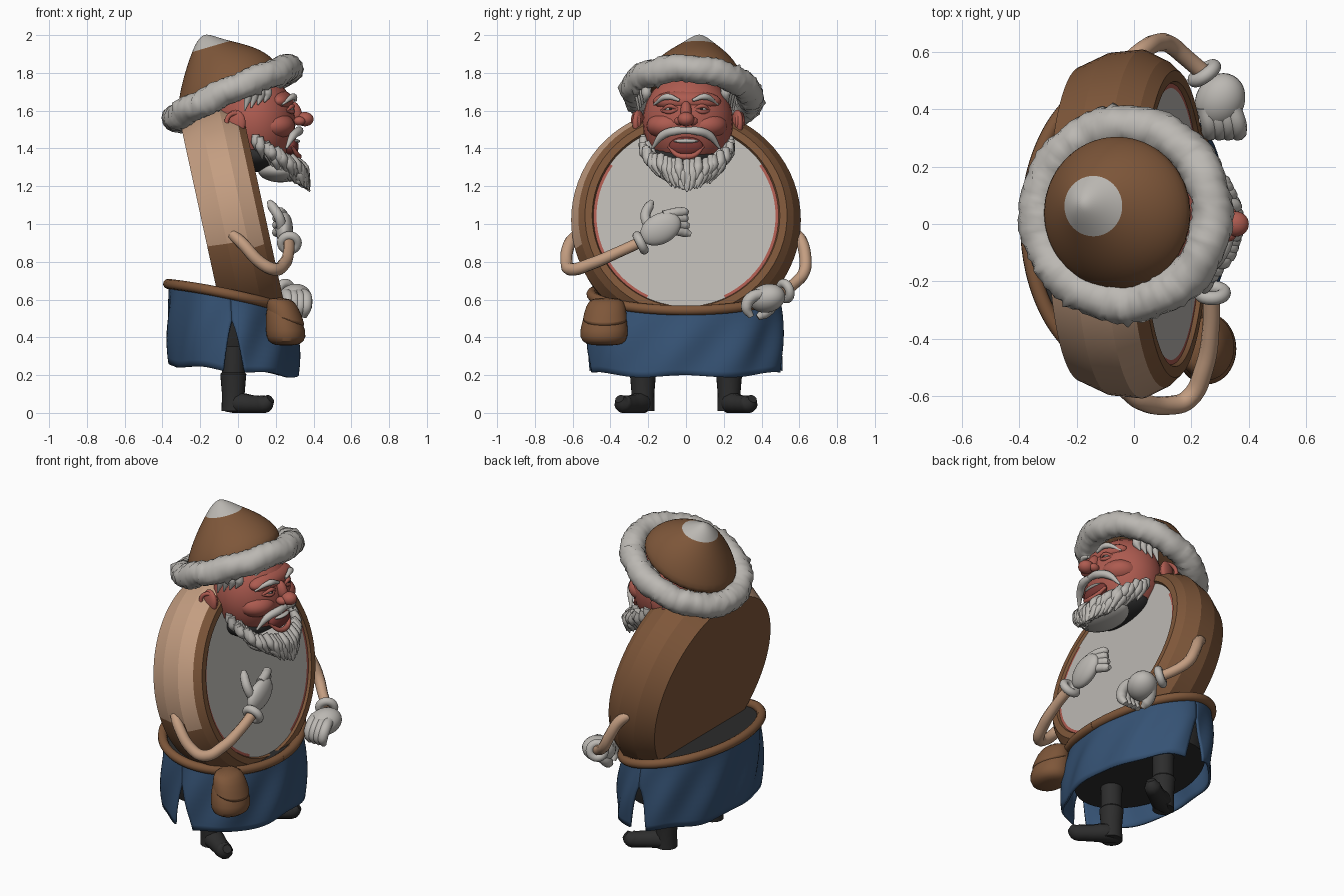
import bpy, math, random
from mathutils import Vector, Matrix

random.seed(4)
if "Cube" in bpy.data.objects:
    bpy.data.objects.remove(bpy.data.objects["Cube"], do_unlink=True)


def material(name, *rgb):
    m = bpy.data.materials.new(name)
    m.use_nodes = True
    m.diffuse_color = (*rgb, 1)
    m.node_tree.nodes["Principled BSDF"].inputs["Base Color"].default_value = (*rgb, 1)
    return m


WHITE = material("warm white", .5, .48, .45)
BROWN = material("leather brown", .21, .095, .042)
TAN = material("tan", .55, .34, .22)
RED = material("ruddy skin", .42, .105, .08)
BLUE = material("denim blue", .036, .085, .175)
BLACK = material("charcoal", .026, .026, .026)
MOUTH = material("dark red", .2, .04, .035)


def finish(ob, mats, angle=40):
    """Assign materials and smooth shading with sharp edges."""
    for m in mats:
        ob.data.materials.append(m)
    ob.data.shade_smooth()
    ob.data.set_sharp_from_angle(angle=math.radians(angle))
    return ob


def mesh_object(name, verts, faces, mats, angle=40):
    me = bpy.data.meshes.new(name)
    me.from_pydata(verts, [], faces)
    me.update()
    ob = bpy.data.objects.new(name, me)
    bpy.context.collection.objects.link(ob)
    return finish(ob, mats, angle)


def loft(name, rings, mats, n=48, angle=40, subsurf=0):
    """Skin rings of (centre, rx, ry, tilt) and cap both ends."""
    verts, faces = [], []
    for c, rx, ry, tilt in rings:
        for i in range(n):
            a = math.tau * i / n
            x = rx * math.cos(a)
            verts.append(Vector(c) + Vector((x * math.cos(tilt), ry * math.sin(a), x * math.sin(tilt))))
    for r in range(len(rings) - 1):
        for i in range(n):
            j = (i + 1) % n
            faces.append((r * n + i, r * n + j, r * n + n + j, r * n + n + i))
    faces.append(tuple(reversed(range(n))))
    faces.append(tuple(range(len(verts) - n, len(verts))))
    ob = mesh_object(name, verts, faces, mats, angle)
    if subsurf:
        ob.modifiers.new("smooth", 'SUBSURF').levels = subsurf
        ob.modifiers["smooth"].render_levels = subsurf
    return ob


def ball(name, c, r, mat, rot=(0, 0, 0), seg=28):
    bpy.ops.mesh.primitive_uv_sphere_add(segments=seg, ring_count=seg // 2, radius=1, location=c, rotation=rot)
    ob = bpy.context.object
    ob.name, ob.scale = name, r
    return finish(ob, [mat], 180)


def tube(name, pts, radii, mat):
    """Smooth round tube through points with varying radius."""
    cu = bpy.data.curves.new(name, 'CURVE')
    cu.dimensions, cu.bevel_depth, cu.bevel_resolution = '3D', 1, 3
    cu.resolution_u, cu.use_fill_caps = 6, True
    sp = cu.splines.new('BEZIER')
    sp.bezier_points.add(len(pts) - 1)
    for bp, p, r in zip(sp.bezier_points, pts, radii):
        bp.co, bp.radius = p, r
        bp.handle_left_type = bp.handle_right_type = 'AUTO'
    ob = bpy.data.objects.new(name, cu)
    bpy.context.collection.objects.link(ob)
    bpy.ops.object.select_all(action='DESELECT')
    ob.select_set(True)
    bpy.context.view_layer.objects.active = ob
    bpy.ops.object.convert(target='MESH')
    ob = bpy.context.object
    ob.data.materials.clear()
    return finish(ob, [mat], 60)


def torus(name, c, major, minor, mat, axis=(0, 0, 1), seg=40):
    rot = Vector(axis).to_track_quat('Z', 'Y').to_euler()
    bpy.ops.mesh.primitive_torus_add(major_segments=seg, minor_segments=14, location=c, rotation=rot,
                                     major_radius=major, minor_radius=minor)
    bpy.context.object.name = name
    return finish(bpy.context.object, [mat], 180)


# Drum body: barrel profile revolved, then leaned back
profile = [(-.167, .548), (-.06, .597), (.05, .608), (.13, .57), (.167, .535), (.167, .497), (.152, .49), (.152, .474)]
drum = loft("drum_body", [((0, 0, h), r, r, 0) for h, r in profile], [BROWN, TAN, RED, WHITE], 72, 12)
drum.data.transform(Matrix.Translation((-.02, 0, 1.01)) @ Matrix.Rotation(math.radians(77.7), 4, 'Y'))
for f in drum.data.polygons:
    band, c = f.index // 72, f.center
    if band < 3 and c.y < -.05 and c.z > .9:
        f.material_index = 1
    elif band == 6:
        f.material_index = 2 if abs(c.y) > .2 and c.z < 1.3 else 3
    elif f.index == len(drum.data.polygons) - 1:
        f.material_index = 3


# Waist: sagging belt, dark filling and split skirt
def waist(a, grow=0.0):
    x, y = math.cos(a), math.sin(a)
    return Vector((-.04 + (.33 + grow) * x, (.5 + grow) * y, .628 - .07 * x - .015 * x * x))


belt_path = [waist(math.tau * i / 64) for i in range(65)]
tube("belt", belt_path, [.027] * 65, BROWN)
loft("trousers", [((-.04, 0, .35), .3, .45, 0), ((-.04, 0, .42), .31, .47, 0),
                  ((-.04, 0, .62), .325, .49, -.2)], [BLACK])


def skirt_panel(name, mid, half, flare):
    cols, rows, verts, faces = 64, 12, [], []
    for r in range(rows + 1):
        t = r / rows
        edge = half - .17 * max(0, (t - .35) / .65) ** .7
        for i in range(cols + 1):
            s = 2 * i / cols - 1
            a = mid + s * edge
            fold = .012 * math.sin(9 * a + 4 * t) * math.sin(2.6 * t)
            p = waist(a, fold + flare * math.sin(2.2 * t) - .005)
            p.x += .02 * t
            low = .222 - .03 * math.cos(a) + .008 * math.cos(6 * a)
            p.z = p.z * (1 - t) + low * t
            verts.append(p)
    w = cols + 1
    for r in range(rows):
        for i in range(cols):
            k = r * w + i
            faces.append((k, k + w, k + w + 1, k + 1))
    ob = mesh_object(name, verts, faces, [BLUE], 60)
    ob.modifiers.new("cloth", 'SOLIDIFY').thickness = .012


skirt_panel("skirt_front", 0, math.pi / 2, .022)
skirt_panel("skirt_back", math.pi, math.pi / 2, .022)

# Legs and curled boots
for side, s in (("left", 1), ("right", -1)):
    loft(side + "_leg", [((-.025, s * .228, z), r, r, 0) for z, r in
                         ((.01, .062), (.1, .06), (.205, .069), (.215, .06), (.4, .062))], [BLACK], 24)
    boot = tube(side + "_boot", [(-.065, s * .215, .045), (0, s * .24, .05), (.08, s * .29, .045),
                                 (.145, s * .335, .05), (.172, s * .352, .075)],
                [.04, .06, .05, .048, .026], BLACK)
    for v in boot.data.vertices:
        v.co.z = max(v.co.z, 0)

# Belt pouch with flap
loft("pouch", [((.255, -.43, .355), .05, .07, 0), ((.255, -.435, .375), .1, .122, 0), ((.255, -.435, .43), .11, .132, 0),
               ((.235, -.428, .52), .09, .112, 0), ((.225, -.42, .595), .068, .088, 0)], [BROWN], 20, 60, 1)
loft("pouch_flap", [((.264, -.43, .48), .09, .11, -.25), ((.255, -.43, .488), .105, .122, -.25),
                    ((.237, -.425, .57), .088, .106, -.15), ((.222, -.42, .612), .06, .08, 0)], [BROWN], 20, 60, 1)

# Arms and gloves
tube("right_arm", [(-.03, -.58, .945), (.02, -.615, .9), (.12, -.632, .795), (.19, -.61, .76), (.245, -.5, .79),
                   (.268, -.36, .85), (.27, -.25, .9)], [.028, .032, .033, .034, .033, .03, .03], TAN)
tube("left_arm", [(-.03, .56, .965), (.03, .605, .92), (.085, .632, .82), (.125, .625, .745), (.18, .58, .69),
                  (.25, .52, .645)], [.028, .032, .032, .032, .03, .03], TAN)


def glove(side, wrist, axis, palm, size, rot, fingers, rad):
    torus(side + "_cuff", wrist, .042, .024, WHITE, axis, 24)
    ball(side + "_palm", palm, size, WHITE, rot)
    for i, pts in enumerate(fingers):
        name = "thumb" if i == 4 else "finger_%d" % (i + 1)
        tube(side + "_" + name, pts, [rad, rad, rad * .95, rad * .5], WHITE)


glove("right", (.272, -.24, .9), (0, .8, .4), (.245, -.135, .975), (.046, .115, .08), (.5, 0, 0),
      [[(.24, -.12, .97 + .025 * k), (.225, -.05, .965 + .032 * k), (.205, -.005, .955 + .038 * k),
        (.2, .025 - .008 * k, .945 + .044 * k)] for k in range(4)]
      + [[(.235, -.19, .97), (.215, -.215, 1.04), (.18, -.195, 1.095), (.165, -.18, 1.12)]], .027)
glove("left", (.245, .525, .645), (.5, -.7, -.2), (.3, .43, .607), (.085, .1, .075), (.25, 0, -.5),
      [[(.25 + .03 * k, .41, .63), (.265 + .032 * k, .345, .61), (.265 + .032 * k, .32, .56),
        (.26 + .03 * k, .345, .51)] for k in range(4)]
      + [[(.27, .47, .59), (.25, .44, .55), (.25, .41, .525), (.255, .38, .505)]], .032)

# Head, nose, ears and face
ball("head", (.09, .01, 1.54), (.215, .24, .26), RED)
ball("neck_shadow", (.1, 0, 1.365), (.15, .2, .09), BLACK)
ball("brow_ridge", (.215, .005, 1.65), (.08, .18, .06), RED)
ball("nose", (.354, 0, 1.555), (.046, .044, .038), RED)
ball("nose_bridge", (.3, 0, 1.595), (.035, .03, .06), RED, (0, -.4, 0))
ball("mouth", (.285, 0, 1.41), (.036, .092, .052), MOUTH)
ball("upper_teeth", (.302, 0, 1.438), (.026, .065, .012), WHITE)
tube("lower_lip", [(.285, -.092, 1.41), (.315, -.045, 1.365), (.322, 0, 1.357), (.315, .045, 1.365),
                   (.285, .092, 1.41)], [.008, .014, .016, .014, .008], RED)
for side, s in (("left", 1), ("right", -1)):
    ball(side + "_cheek", (.19, .005 + s * .1, 1.52), (.11, .115, .075), RED, (0, 0, s * .3))
    ball(side + "_nostril", (.325, s * .036, 1.545), (.032, .026, .024), RED)
    ball(side + "_eye", (.283, s * .085, 1.608), (.012, .025, .009), WHITE, seg=16)
    ball(side + "_pupil", (.293, s * .083, 1.608), (.005, .009, .007), BLACK, seg=12)
    for lid, dz in (("upper", .016), ("lower", -.014)):
        tube(side + "_" + lid + "_lid", [(.285, s * .045, 1.608), (.289, s * .085, 1.608 + dz), (.258, s * .13, 1.6)],
             [.009, .012, .007], RED)
    tube(side + "_eyebrow", [(.305, s * .035, 1.655), (.292, s * .1, 1.674), (.235, s * .17, 1.632)],
         [.008, .018, .005], WHITE)
    ball(side + "_ear", (-.015, .01 + s * .262, 1.535), (.058, .026, .07), RED, (0, 0, s * .35))
    torus(side + "_ear_rim", (-.018, .01 + s * .275, 1.54), .045, .012, RED, (.35, s, 0), 24)
    ball(side + "_earlobe", (.012, .01 + s * .262, 1.485), (.025, .02, .025), RED)
    # Swept locks of hair above and before each ear
    for k in range(4):
        tube(side + "_hair_lock", [(.02 + .04 * k, s * (.235 - .008 * k), 1.74), (.05 + .035 * k, s * (.246 - .012 * k), 1.69),
                                   (.035 + .035 * k, s * (.252 - .01 * k), 1.6 + .015 * k)], [.026, .027, .004], WHITE)
    tube(side + "_moustache", [(.325, 0, 1.495), (.322, s * .06, 1.492), (.292, s * .125, 1.468),
                               (.255, s * .18, 1.4)], [.018, .024, .022, .006], WHITE)

# Beard: soft core with shaggy overlapping tufts along the jaw
ball("beard_core", (.225, 0, 1.285), (.12, .175, .065), WHITE)
for row in range(4):
    count = 27 - 4 * row
    for i in range(count):
        s = 2 * i / (count - 1) - 1 + random.uniform(-.03, .03)
        a = s * math.radians(102 - 9 * row)
        shrink = 1 - .08 * row
        top = Vector((.135 + .175 * math.cos(a), .005 + .232 * shrink * math.sin(a),
                      1.338 + .14 * s ** 2 - .034 * row + random.uniform(-.01, .01)))
        length = random.uniform(.1, .14)
        tip = top + Vector((.05 * math.cos(a) + .02, -.04 * math.sin(a) * (1 + .4 * row), .02 * abs(s) - length))
        tip.z = max(tip.z, 1.17 + .08 * abs(s))
        mid = top.lerp(tip, .45) + Vector((.014 * math.cos(a), .014 * math.sin(a), 0))
        tube("beard_tuft", [top, mid, tip], [.02, random.uniform(.024, .03), .003], WHITE)

# Hat: leaning crown with pale tip and bumpy fur brim
crown = loft("hat_crown", [((-.05, .035, 1.68), .295, .28, .4), ((-.06, .04, 1.77), .278, .268, .4),
                           ((-.098, .05, 1.868), .2, .2, .37), ((-.148, .064, 1.948), .095, .095, .26),
                           ((-.16, .068, 1.98), .055, .055, .15), ((-.168, .07, 2.003), .015, .015, 0)],
             [BROWN, WHITE], 32, 180, 2)
for f in crown.data.polygons:
    if f.index >= 96 and f.index != 160:
        f.material_index = 1
brim = torus("hat_fur_brim", (-.028, .035, 1.69), .307, .072, WHITE, (-.4, .07, .91), 120)
for v in brim.data.vertices:
    a = math.atan2(v.co.y, v.co.x)
    centre = Vector((.307 * math.cos(a), .307 * math.sin(a), 0))
    bump = 1 + .05 * math.sin(9 * a + 30 * v.co.z) + random.uniform(-.06, .08)
    if random.random() < .02:
        bump += .2
    v.co = centre * (1 + .07 * math.sin(a) ** 2) + (v.co - centre) * bump
